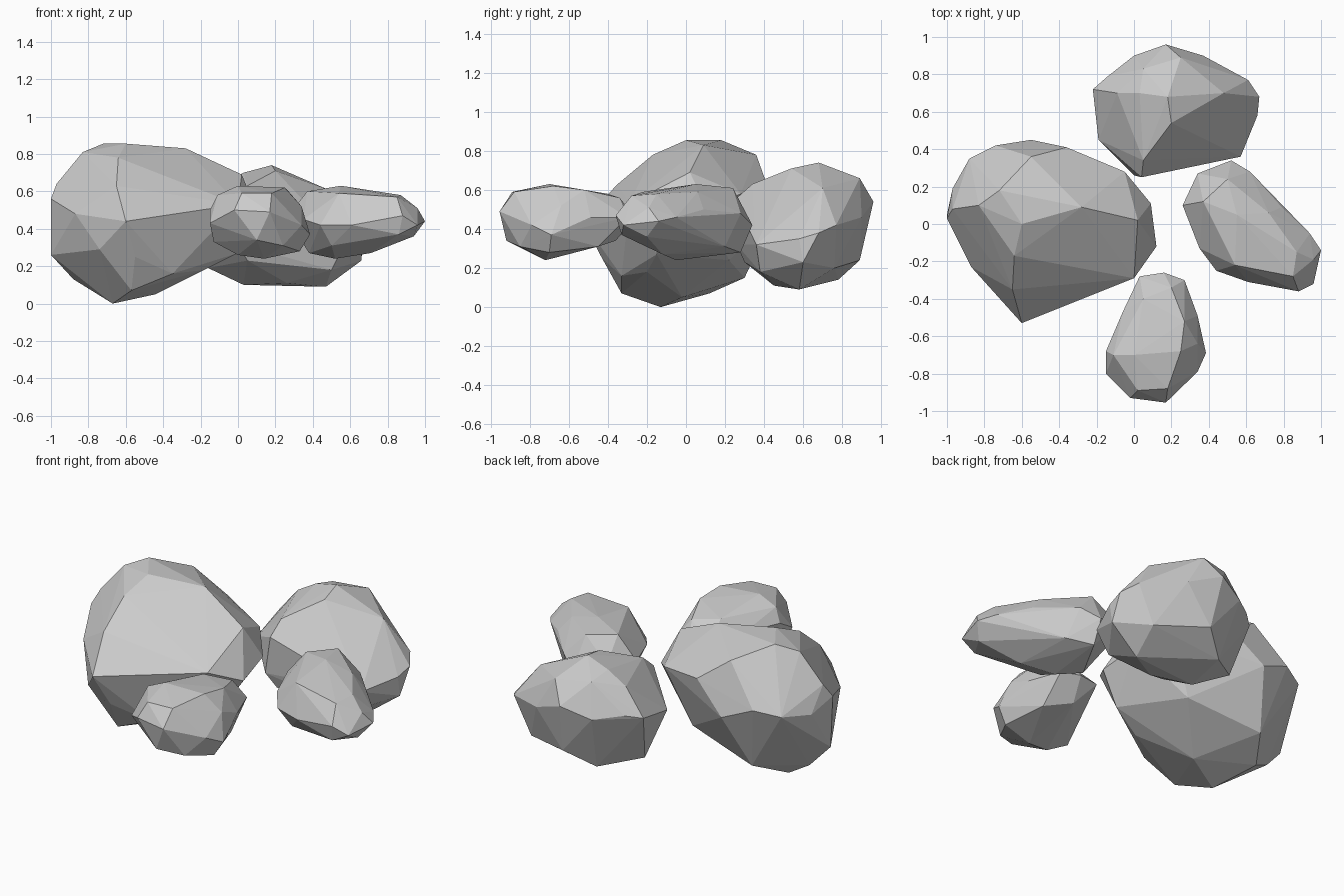
import bpy, bmesh


def rock(name, outline, top, bottom):
    """Faceted boulder: hull of a plan outline plus crown and underside points."""
    bm = bmesh.new()
    for p in outline + top + bottom:
        bm.verts.new(p)
    res = bmesh.ops.convex_hull(bm, input=bm.verts[:])
    junk = {g for g in res["geom_interior"] + res["geom_unused"]
            if isinstance(g, bmesh.types.BMVert)}
    bmesh.ops.delete(bm, geom=list(junk), context='VERTS')
    bmesh.ops.recalc_face_normals(bm, faces=bm.faces[:])
    me = bpy.data.meshes.new(name)
    bm.to_mesh(me)
    bm.free()
    ob = bpy.data.objects.new(name, me)
    bpy.context.collection.objects.link(ob)
    return ob


# Large boulder on the left
rock("large_rock",
     [(-1, .03, .56), (-.97, .19, .5), (-.88, .35, .52), (-.74, .42, .55),
      (-.55, .45, .47), (-.36, .41, .64), (-.05, .28, .58), (.09, .11, .5),
      (.12, -.12, .45), (0, -.29, .53), (-.33, -.4, .5), (-.6, -.53, .44),
      (-.87, -.23, .48)],
     [(-.97, .08, .64), (-.83, .1, .81), (-.72, .18, .855), (-.6, 0, .855),
      (-.28, .09, .83), (-.64, -.17, .78), (-.65, -.35, .63), (-.55, .36, .78),
      (.02, .02, .69)],
     [(-1, .05, .26), (-.88, .08, .13), (-.67, -.13, 0), (-.44, -.02, .05),
      (-.57, -.33, .07), (-.74, -.37, .29), (-.55, -.43, .25),
      (-.35, -.33, .16), (-.77, .12, .07), (-.65, .3, .15), (-.18, -.2, .18),
      (-.2, .22, .24), (0, -.15, .27)])

# Medium boulder at the back
rock("back_rock",
     [(-.22, .72, .48), (-.14, .79, .5), (0, .9, .48), (.17, .96, .54),
      (.37, .9, .46), (.61, .77, .42), (.67, .68, .38), (.66, .58, .35),
      (.57, .36, .32), (.04, .25, .55), (0, .26, .32), (-.19, .45, .42)],
     [(.18, .68, .74), (.03, .7, .7), (.05, .83, .67), (.2, .54, .71),
      (-.09, .7, .63), (.48, .7, .61), (.05, .34, .63), (.25, .89, .66)],
     [(.03, .53, .1), (.47, .58, .09), (.26, .45, .11), (.66, .6, .23),
      (-.16, .62, .19), (.05, .78, .14), (.2, .89, .24), (.5, .76, .2),
      (.05, .3, .23), (.5, .38, .18)])

# Long wedge-shaped stone on the right
rock("right_rock",
     [(.26, .1, .46), (.34, .27, .48), (.52, .34, .42), (.62, .28, .48),
      (.79, .09, .5), (.94, -.05, .46), (1, -.14, .44), (.96, -.32, .42),
      (.88, -.36, .47), (.61, -.31, .42), (.44, -.25, .42), (.35, -.13, .45)],
     [(.37, .12, .6), (.5, .24, .61), (.55, .05, .63), (.72, .06, .59),
      (.87, -.15, .58), (.96, -.19, .51), (.85, -.28, .57), (.54, -.22, .59)],
     [(.52, -.05, .24), (.71, -.12, .27), (.38, .02, .27), (.52, .28, .28),
      (.65, .2, .31), (.94, -.2, .36), (.86, -.33, .37), (.5, -.2, .31)])

# Small stone at the front
rock("front_rock",
     [(.03, -.28, .46), (.16, -.26, .46), (.27, -.3, .46), (.34, -.49, .46),
      (.385, -.69, .37), (.34, -.79, .42), (.17, -.955, .49), (-.02, -.93, .5),
      (-.15, -.8, .43), (-.15, -.68, .5), (-.06, -.47, .5)],
     [(0, -.7, .63), (.25, -.68, .62), (.27, -.52, .6), (-.11, -.7, .58),
      (.05, -.4, .58), (.2, -.34, .56), (.02, -.89, .59), (.18, -.88, .59),
      (.34, -.64, .52)],
     [(.14, -.72, .24), (0, -.74, .26), (.33, -.7, .28), (-.13, -.72, .33),
      (.1, -.92, .34), (.24, -.85, .31), (.13, -.36, .34), (.27, -.45, .31)])
